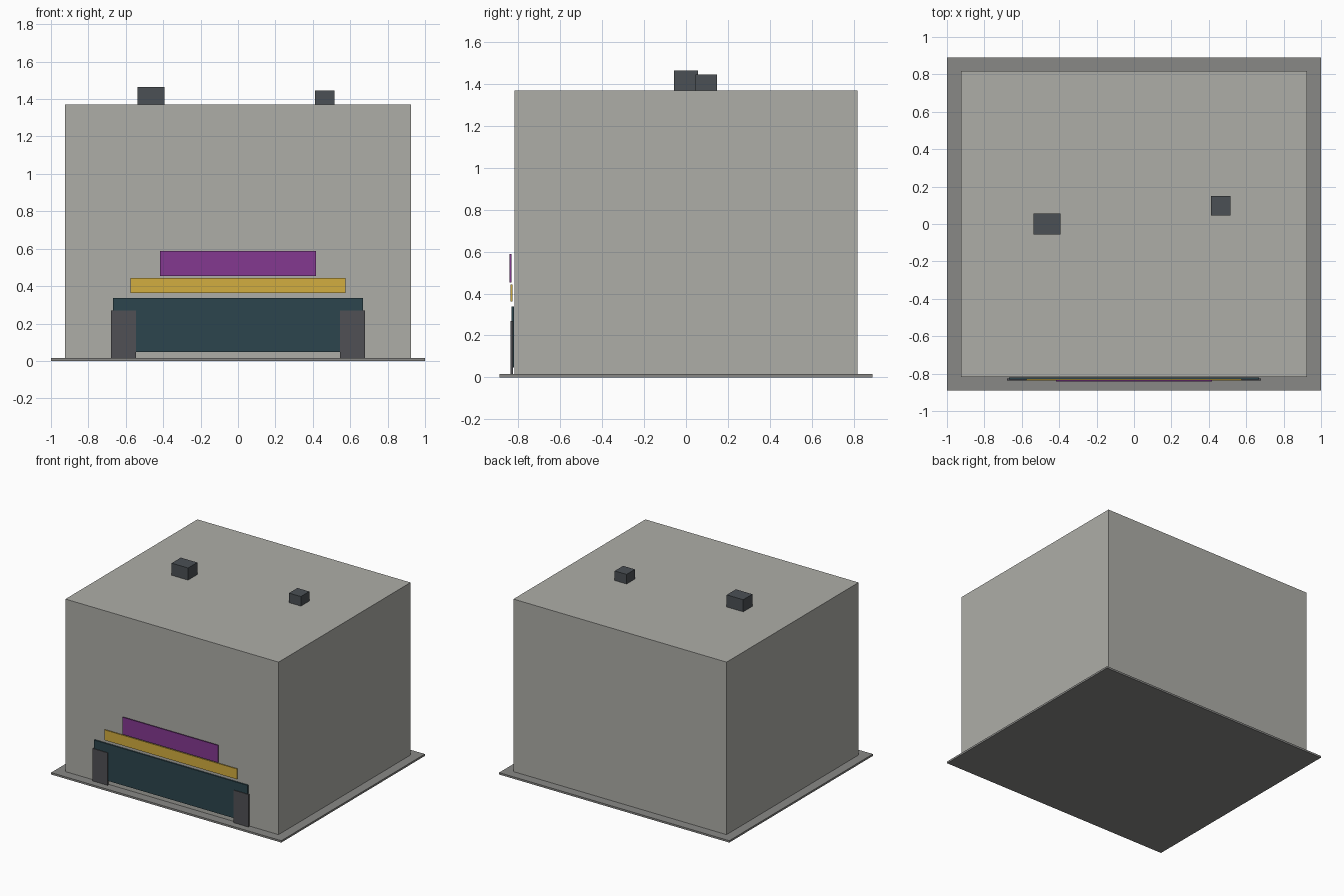
import bpy

if "Cube" in bpy.data.objects:
    bpy.data.objects.remove(bpy.data.objects["Cube"])


def material(name, color):
    m = bpy.data.materials.new(name)
    m.diffuse_color = (*color, 1)
    m.use_nodes = True
    m.node_tree.nodes["Principled BSDF"].inputs["Base Color"].default_value = m.diffuse_color
    return m


def box(name, x, y, z, mat=None):
    """Axis-aligned box from (min, max) ranges."""
    bpy.ops.mesh.primitive_cube_add(size=1, location=[sum(r) / 2 for r in (x, y, z)])
    ob = bpy.context.object
    ob.name = name
    ob.scale = [r[1] - r[0] for r in (x, y, z)]
    bpy.ops.object.transform_apply(location=False, rotation=False, scale=True)
    if mat:
        ob.data.materials.append(mat)
    return ob


wall = material("wall_grey", (0.42, 0.42, 0.39))
paving = material("paving_grey", (0.25, 0.25, 0.24))
dark = material("dark_metal", (0.07, 0.08, 0.09))
pillar_grey = material("pillar_grey", (0.08, 0.08, 0.09))
glass = material("teal_glass", (0.025, 0.06, 0.075))
gold = material("gold_trim", (0.65, 0.42, 0.05))
purple = material("purple_sign", (0.23, 0.04, 0.28))

# Ground slab and main building block
box("ground_slab", (-1, 1), (-0.891, 0.891), (0, 0.015), paving)
box("building_body", (-0.926, 0.926), (-0.819, 0.819), (0.015, 1.37), wall)

# Shopfront panels standing just off the front wall
box("shop_window", (-0.667, 0.667), (-0.832, -0.821), (0.048, 0.337), glass)
box("awning_strip", (-0.576, 0.576), (-0.837, -0.829), (0.363, 0.444), gold)
box("sign_panel", (-0.416, 0.416), (-0.842, -0.834), (0.453, 0.588), purple)

# Pillars either side of the window
for side, cx in (("left", -0.612), ("right", 0.612)):
    box(side + "_pillar", (cx - 0.066, cx + 0.066), (-0.837, -0.826), (0.015, 0.27), pillar_grey)

# Rooftop vent units
box("large_roof_unit", (-0.537, -0.394), (-0.057, 0.057), (1.37, 1.465), dark)
box("small_roof_unit", (0.412, 0.515), (0.045, 0.149), (1.37, 1.445), dark)
